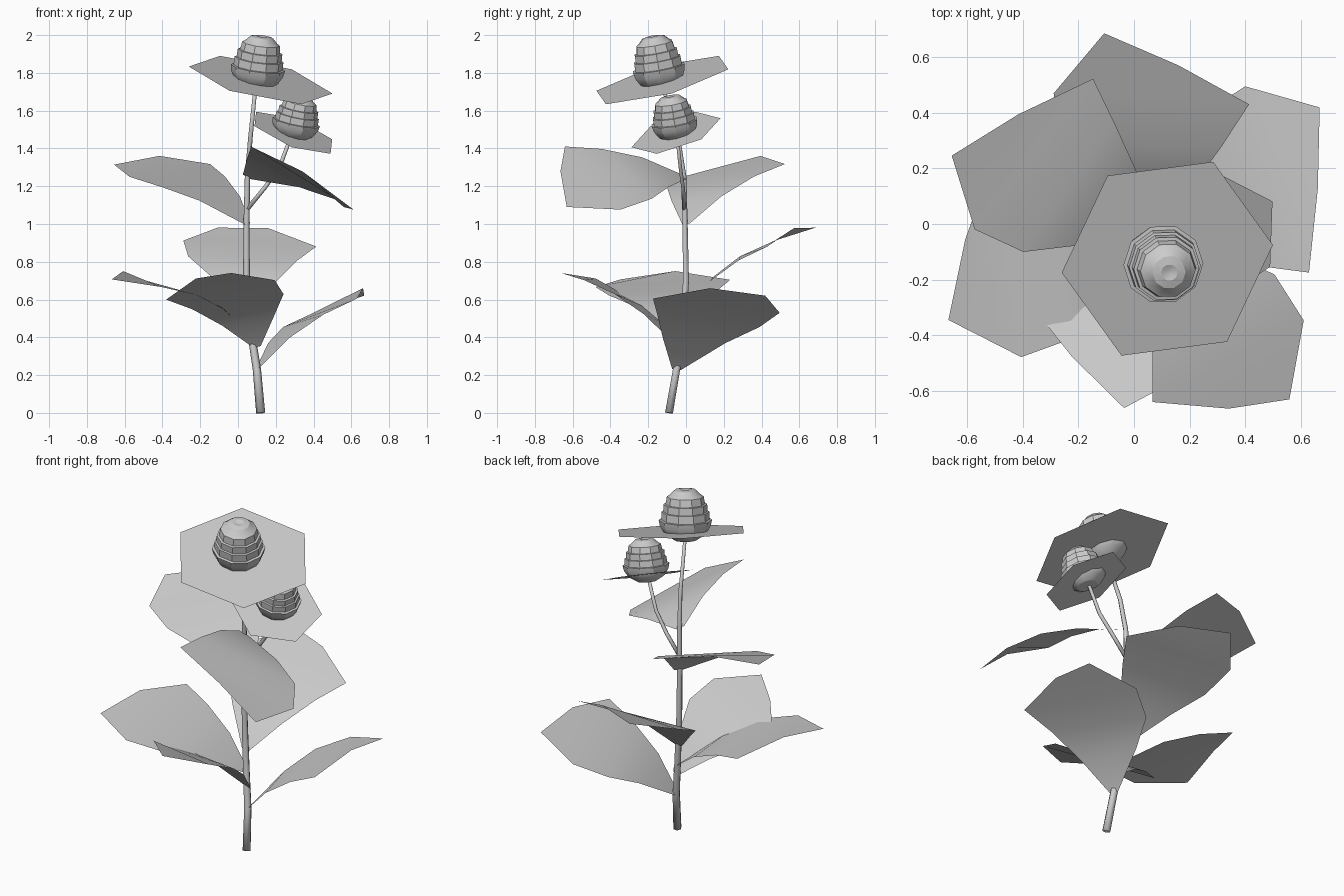
import bpy, bmesh, math
from mathutils import Vector as V

if "Cube" in bpy.data.objects:
    bpy.data.objects.remove(bpy.data.objects["Cube"])


def make(name, verts, faces, smooth=True):
    me = bpy.data.meshes.new(name)
    me.from_pydata([tuple(v) for v in verts], [], faces)
    bm = bmesh.new()
    bm.from_mesh(me)
    bmesh.ops.remove_doubles(bm, verts=bm.verts, dist=1e-5)
    bmesh.ops.recalc_face_normals(bm, faces=bm.faces)
    bm.to_mesh(me)
    bm.free()
    ob = bpy.data.objects.new(name, me)
    bpy.context.collection.objects.link(ob)
    for p in me.polygons:
        p.use_smooth = smooth
    return ob


def basis(axis, hint=V((1, 0, 0))):
    n = V(axis).normalized()
    a = (hint - n * hint.dot(n)).normalized()
    return a, n.cross(a), n


def rings(name, sections, sides):
    """Skin circles given as (centre, axis, radius)."""
    verts, faces = [], []
    for c, ax, r in sections:
        a, b, _ = basis(ax)
        for i in range(sides):
            t = math.tau * i / sides
            verts.append(V(c) + (a * math.cos(t) + b * math.sin(t)) * r)
    for j in range(len(sections) - 1):
        for i in range(sides):
            k = (i + 1) % sides
            faces.append((j*sides + i, j*sides + k, (j+1)*sides + k, (j+1)*sides + i))
    faces.append(tuple(range(sides))[::-1])
    faces.append(tuple(range((len(sections) - 1) * sides, len(sections) * sides)))
    return make(name, verts, faces)


def tube(name, pts, r0, r1):
    pts = [V(p) for p in pts]
    n = len(pts) - 1
    return rings(name, [(p, pts[min(i+1, n)] - pts[max(i-1, 0)], r0 + (r1 - r0) * i / n)
                        for i, p in enumerate(pts)], 6)


# Main stem and side branch
tube("main_stem", [(.12, -.09, 0), (.10, -.05, .23), (.07, -.02, .42), (.045, 0, .7), (.045, -.005, 1.0),
                   (.05, -.01, 1.25), (.065, -.04, 1.45), (.095, -.13, 1.75)], .024, .01)
tube("side_branch", [(.05, -.01, 1.08), (.14, -.015, 1.19), (.22, -.03, 1.3), (.29, -.05, 1.49)], .012, .01)

# Leaf template: (along, across, height) rows of left and right edge points
LEFT = [(0, .025, 0), (.21, .21, .047), (.377, .345, .047), (.574, .385, 0), (.802, .217, -.078)]
RIGHT = [(0, -.025, 0), (.2, -.14, .04), (.4, -.24, .035), (.574, -.328, 0), (.727, -.06, -.009)]


def leaf(name, base, left, right):
    """Place the template by its base and its two widest points."""
    base, left, right = V(base), V(left), V(right)
    y = (left - right).normalized()
    x = (left + right) / 2 - base
    x -= y * x.dot(y)
    k = x.length / .574
    x.normalize()
    n = x.cross(y)
    verts = [base + (x * a + y * b + n * h) * k for a, b, h in LEFT + RIGHT]
    make(name, verts, [(i, i + 5, i + 6, i + 1) for i in range(4)])


leaf("leaf_right_low", (.10, -.05, .23), (.40, .495, .53), (.63, -.175, .605))
leaf("leaf_front_low", (.10, -.04, .35), (.15, -.52, .695), (-.38, -.28, .60))
leaf("leaf_left_low", (.055, -.01, .43), (-.41, -.45, .668), (-.505, .245, .705))
leaf("leaf_back_middle", (.05, 0, .55), (-.283, .47, .912), (.43, .43, .88))
leaf("leaf_left_high", (.05, 0, 1.0), (-.57, -.015, 1.25), (-.13, .545, 1.32))
leaf("leaf_front_high", (.045, -.01, 1.25), (.605, -.35, 1.08), (.06, -.645, 1.415))


# Flat six-sided petal discs
def petals(name, centre, normal, corner, r):
    c = V(centre)
    a, b, _ = basis(normal, V(corner) - c)
    make(name, [c + (a * math.cos(i * math.pi / 3) + b * math.sin(i * math.pi / 3)) * r
                for i in range(6)], [tuple(range(6))], False)


petals("petals_top", (.12, -.125, 1.762), (.223, -.268, 1), (.50, -.075, 1.69), .39)
petals("petals_side", (.293, -.053, 1.483), (.39, -.34, 1), (.50, .083, 1.447), .248)

# Stepped flower heads: (radius, height)
HEAD = [(.065, -.025), (.112, .005), (.138, .05), (.145, .085), (.131, .087), (.13, .13), (.12, .132),
        (.119, .172), (.107, .174), (.1, .215), (.085, .225), (.06, .25), (.03, .256), (.012, .25)]


def head(name, base, axis, kr, kh):
    n = V(axis).normalized()
    ob = rings(name, [(V(base) + n * h * kh, n, r * kr) for r, h in HEAD], 10)
    bpy.context.view_layer.objects.active = ob
    ob.select_set(True)
    bpy.ops.object.shade_smooth_by_angle(angle=math.radians(30))
    ob.select_set(False)


head("flower_head_top", (.095, -.13, 1.745), (.13, -.18, 1), 1, 1)
head("flower_head_side", (.295, -.05, 1.472), (.2, -.17, 1), .88, .83)
